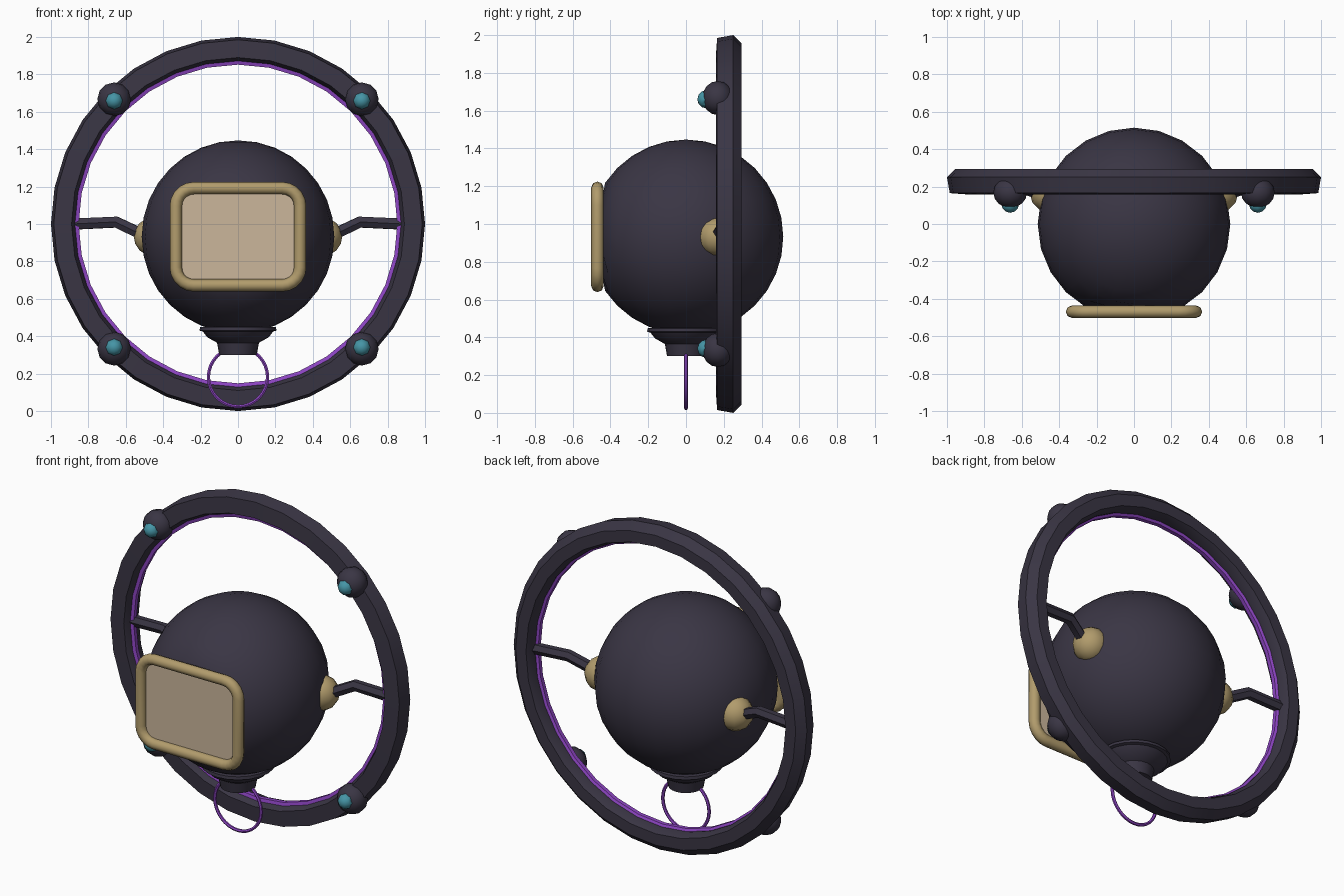
import bpy, bmesh
from math import sin, cos, pi, radians
from mathutils import Vector

if "Cube" in bpy.data.objects:
    bpy.data.objects.remove(bpy.data.objects["Cube"])


def material(name, rgb):
    m = bpy.data.materials.new(name)
    m.diffuse_color = (*rgb, 1)
    m.use_nodes = True
    m.node_tree.nodes["Principled BSDF"].inputs["Base Color"].default_value = m.diffuse_color
    return m


DARK = material("dark_shell", (0.042, 0.036, 0.058))
TAN = material("tan_trim", (0.44, 0.33, 0.15))
SCREEN = material("screen_beige", (0.60, 0.47, 0.33))
PURPLE = material("purple_glow", (0.27, 0.06, 0.55))
TEAL = material("teal_lens", (0.06, 0.30, 0.38))


def finish(ob, name, mat, angle=35):
    ob.name = name
    ob.data.materials.append(mat)
    bpy.ops.object.select_all(action='DESELECT')
    ob.select_set(True)
    bpy.context.view_layer.objects.active = ob
    if ob.type == 'CURVE':
        bpy.ops.object.convert(target='MESH')
        ob = bpy.context.object
    bpy.ops.object.shade_smooth_by_angle(angle=radians(angle))
    return ob


def from_bmesh(bm, name, mat, angle=35):
    bmesh.ops.recalc_face_normals(bm, faces=bm.faces)
    me = bpy.data.meshes.new(name)
    bm.to_mesh(me)
    bm.free()
    ob = bpy.data.objects.new(name, me)
    bpy.context.collection.objects.link(ob)
    return finish(ob, name, mat, angle)


def ball(name, mat, loc, size, segs, rings, rot=(0, 0, 0)):
    bpy.ops.mesh.primitive_uv_sphere_add(segments=segs, ring_count=rings, radius=1,
                                         location=loc, rotation=rot)
    ob = bpy.context.object
    ob.scale = size
    return finish(ob, name, mat)


def lathe(name, mat, profile, segs, place):
    """Revolve a closed (radius, height) profile; place maps (a, b, h) to a point."""
    bm = bmesh.new()
    rows = [[bm.verts.new(place(r * cos(2 * pi * i / segs), r * sin(2 * pi * i / segs), h))
             for r, h in profile] for i in range(segs)]
    n = len(profile)
    for i in range(segs):
        a, b = rows[i], rows[(i + 1) % segs]
        for j in range(n):
            k = (j + 1) % n
            bm.faces.new((a[j], a[k], b[k], b[j]))
    return from_bmesh(bm, name, mat, 30)


def tube(name, mat, points, radius, cyclic=False, res=2):
    cu = bpy.data.curves.new(name, 'CURVE')
    cu.dimensions = '3D'
    cu.bevel_depth = radius
    cu.bevel_resolution = res
    cu.use_fill_caps = not cyclic
    sp = cu.splines.new('POLY')
    sp.points.add(len(points) - 1)
    for p, co in zip(sp.points, points):
        p.co = (*co, 1)
    sp.use_cyclic_u = cyclic
    ob = bpy.data.objects.new(name, cu)
    bpy.context.collection.objects.link(ob)
    return finish(ob, name, mat, 50)


def rounded_rect(hx, hz, r, y, zc, steps=5):
    pts = []
    for q, (sx, sz) in enumerate(((1, 1), (-1, 1), (-1, -1), (1, -1))):
        for i in range(steps + 1):
            t = (q + i / steps) * pi / 2
            pts.append((sx * (hx - r) + r * cos(t), y, zc + sz * (hz - r) + r * sin(t)))
    return pts


ZC = 0.932

# Round body, flattened at the front behind the screen
body = ball("body", DARK, (0, 0, ZC), (0.515,) * 3, 24, 16)
for v in body.data.vertices:
    v.co.y = max(v.co.y, -0.445 / 0.515)

# Screen panel and its rounded frame
bm = bmesh.new()
face = bm.faces.new([bm.verts.new(p) for p in rounded_rect(0.325, 0.255, 0.09, -0.468, ZC)])
out = bmesh.ops.extrude_face_region(bm, geom=[face])
bmesh.ops.translate(bm, vec=(0, 0.022, 0),
                    verts=[g for g in out["geom"] if isinstance(g, bmesh.types.BMVert)])
from_bmesh(bm, "screen", SCREEN)
tube("screen_frame", TAN, rounded_rect(0.332, 0.26, 0.095, -0.469, ZC), 0.033, True)

# Large outer ring and the glowing strip inside it
around_y = lambda a, b, h: Vector((a, h, 1 + b))
lathe("outer_ring", DARK,
      [(0.89, 0.158), (0.985, 0.165), (1.0, 0.25), (0.955, 0.295), (0.885, 0.295),
       (0.865, 0.25), (0.87, 0.20)], 32, around_y)
lathe("ring_glow_strip", PURPLE,
      [(0.872, 0.195), (0.852, 0.20), (0.852, 0.225), (0.872, 0.235)], 32, around_y)

# Side pivots and the bent arms that hold the ring
for s, side in ((-1, "left"), (1, "right")):
    ball(f"pivot_{side}", TAN, (s * 0.455, 0.165, ZC), (0.102,) * 3, 12, 8)
    tube(f"ring_arm_{side}", DARK,
         [(s * 0.49, 0.17, 0.935), (s * 0.535, 0.175, 0.955),
          (s * 0.65, 0.215, 1.01), (s * 0.87, 0.225, 1.0)], 0.034, res=1)

# Four lamps on the ring
for sx in (-1, 1):
    for sz in (-1, 1):
        tag = ("upper" if sz > 0 else "lower") + ("_right" if sx > 0 else "_left")
        x, z = sx * 0.662, 1 + sz * 0.667
        ball(f"lamp_housing_{tag}", DARK, (x, 0.168, z), (0.09, 0.09, 0.082), 12, 8, (pi / 2, 0, 0))
        ball(f"lamp_lens_{tag}", TEAL, (x, 0.108, 1 + sz * 0.66), (0.048,) * 3, 8, 6, (pi / 2, 0, 0))

# Stepped neck below the body
lathe("neck", DARK,
      [(0.001, 0.30), (0.10, 0.30), (0.112, 0.365), (0.165, 0.395), (0.188, 0.425),
       (0.206, 0.43), (0.203, 0.448), (0.001, 0.46)], 20, lambda a, b, h: Vector((a, b, h)))

# Thin hanging loop
tube("hanging_loop", PURPLE,
     [(0.158 * cos(2 * pi * i / 32), 0, 0.182 + 0.158 * sin(2 * pi * i / 32)) for i in range(32)],
     0.01, True, 1)
